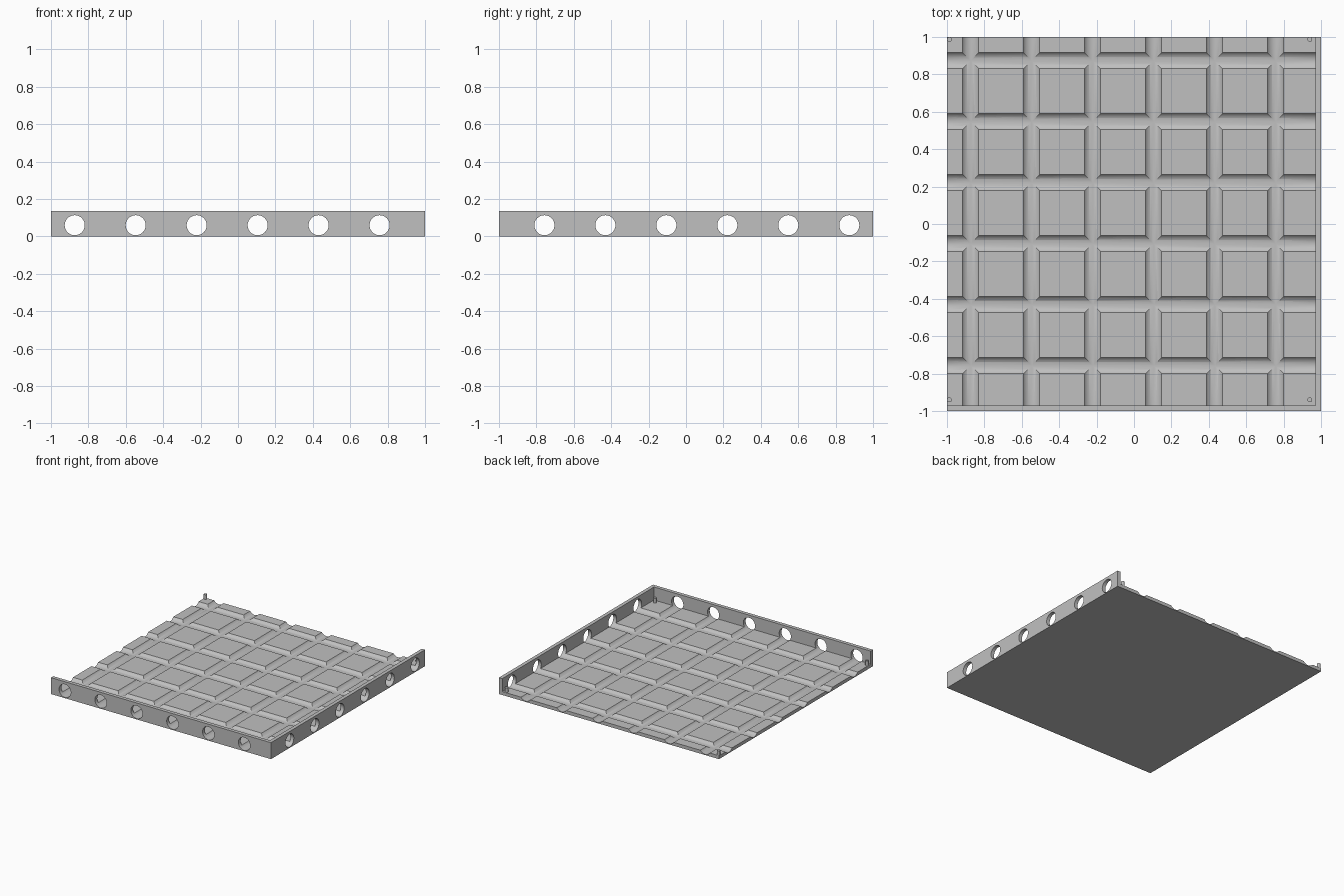
import bpy, bmesh, math
from mathutils import Matrix, Vector

cube = bpy.data.objects.get("Cube")
if cube:
    bpy.data.objects.remove(cube, do_unlink=True)

# Main dimensions
WALL_T, WALL_H = 0.03, 0.135       # wall thickness and height
FLOOR_H = 0.028                    # top of the raised pads
HOLE_R, HOLE_Z = 0.0535, 0.06      # channel and hole radius, axis height
FIRST, STEP, COUNT = -0.873, 0.326, 6
PEG_R, PEG_TOP = 0.013, 0.066

grey = bpy.data.materials.new("plain grey")
grey.use_nodes = True
COLOUR = (0.53, 0.53, 0.53, 1)
grey.diffuse_color = COLOUR
grey.node_tree.nodes["Principled BSDF"].inputs["Base Color"].default_value = COLOUR


def new_object(name, bm):
    bmesh.ops.recalc_face_normals(bm, faces=bm.faces)
    mesh = bpy.data.meshes.new(name)
    bm.to_mesh(mesh)
    bm.free()
    mesh.materials.append(grey)
    obj = bpy.data.objects.new(name, mesh)
    bpy.context.collection.objects.link(obj)
    return obj


def prism(name, outline, height):
    """Extrude a flat outline up from the ground."""
    bm = bmesh.new()
    face = bm.faces.new([bm.verts.new((x, y, 0)) for x, y in outline])
    ext = bmesh.ops.extrude_face_region(bm, geom=[face])
    verts = [v for v in ext["geom"] if isinstance(v, bmesh.types.BMVert)]
    bmesh.ops.translate(bm, vec=(0, 0, height), verts=verts)
    return new_object(name, bm)


def channel_cutter(name, along_y):
    """A row of parallel long cylinders."""
    bm = bmesh.new()
    turn = Matrix.Rotation(math.pi / 2, 4, 'X' if along_y else 'Y')
    for i in range(COUNT):
        p = FIRST + i * STEP
        loc = Vector((p, 0, HOLE_Z)) if along_y else Vector((0, -p, HOLE_Z))
        bmesh.ops.create_cone(bm, cap_ends=True, segments=48, radius1=HOLE_R,
                              radius2=HOLE_R, depth=2.4,
                              matrix=Matrix.Translation(loc) @ turn)
    obj = new_object(name, bm)
    obj.hide_render = True
    return obj


def select_only(obj):
    bpy.ops.object.select_all(action='DESELECT')
    obj.select_set(True)
    bpy.context.view_layer.objects.active = obj


# Floor slab and the L-shaped wall on the front and left sides
inner = 1 - WALL_T
floor = prism("floor_plate", [(-1, -inner), (inner, -inner), (inner, 1), (-1, 1)], FLOOR_H)
walls = prism("corner_wall", [(-1, -1), (1, -1), (1, 1), (inner, 1),
                              (inner, -inner), (-1, -inner)], WALL_H)

# The same cylinders carve the floor channels and the wall holes
cutters = [channel_cutter("cutter_front_to_back", True),
           channel_cutter("cutter_side_to_side", False)]
for obj in (floor, walls):
    select_only(obj)
    for cutter in cutters:
        mod = obj.modifiers.new("cut", 'BOOLEAN')
        mod.operation = 'DIFFERENCE'
        mod.solver = 'EXACT'
        mod.object = cutter
        bpy.ops.object.modifier_apply(modifier=mod.name)
for cutter in cutters:
    bpy.data.objects.remove(cutter, do_unlink=True)

# Small locating pegs in the four corners
pegs = []
for side, x in (("right", -0.987), ("left", 0.94)):
    for end, y in (("front", -0.94), ("back", 0.987)):
        bm = bmesh.new()
        bottom = FLOOR_H - 0.01
        bmesh.ops.create_cone(bm, cap_ends=True, segments=24, radius1=PEG_R,
                              radius2=PEG_R, depth=PEG_TOP - bottom,
                              matrix=Matrix.Translation((x, y, (PEG_TOP + bottom) / 2)))
        pegs.append(new_object(f"peg_{end}_{side}", bm))

# Smooth the round surfaces and keep the edges crisp
for obj in [floor, walls] + pegs:
    select_only(obj)
    bpy.ops.object.shade_smooth_by_angle(angle=math.radians(30))
